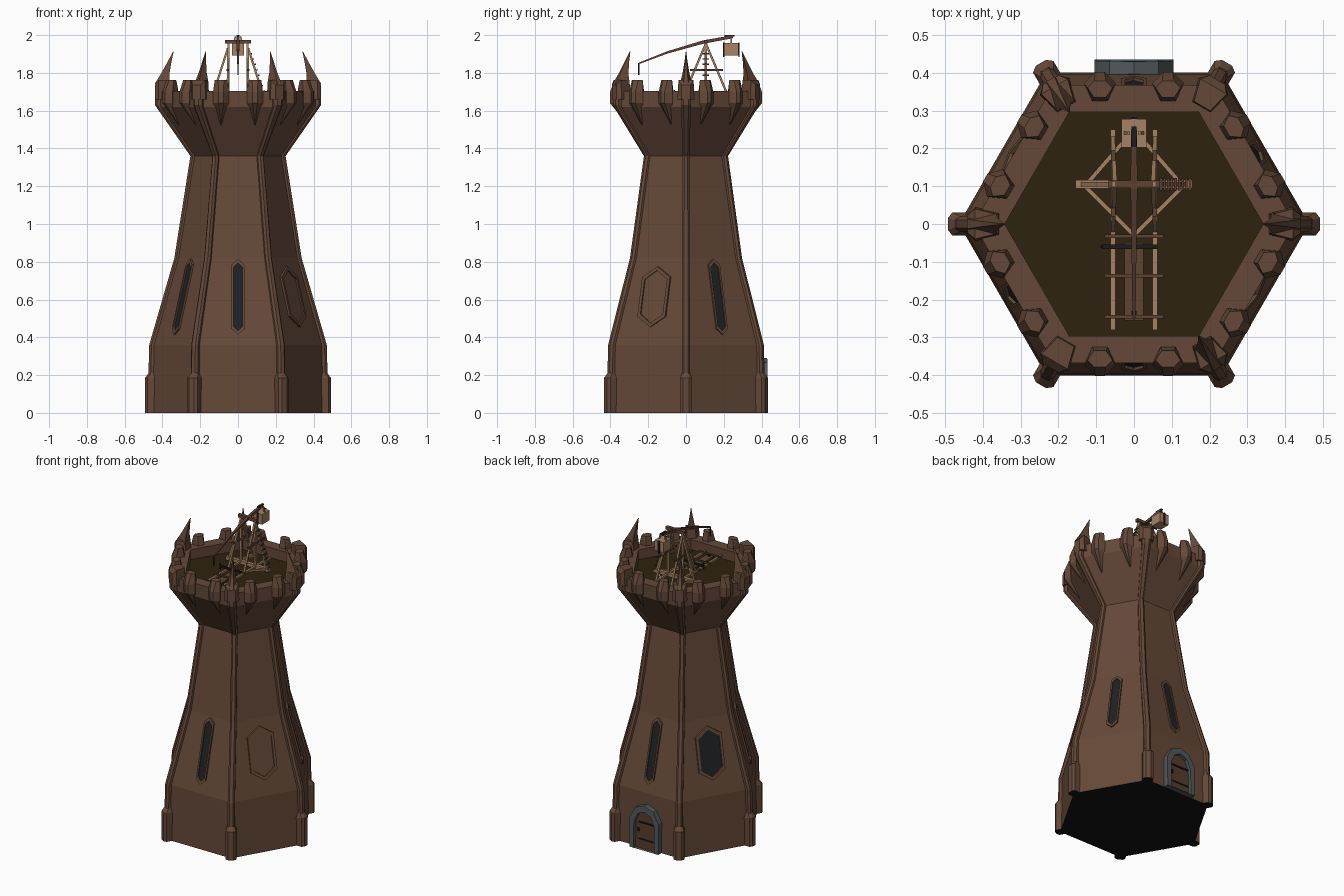
import bpy, bmesh, math
from mathutils import Vector, Matrix

if "Cube" in bpy.data.objects:
    bpy.data.objects.remove(bpy.data.objects["Cube"])


def mat(name, r, g, b):
    m = bpy.data.materials.new(name)
    m.diffuse_color = (r, g, b, 1)
    m.use_nodes = True
    m.node_tree.nodes["Principled BSDF"].inputs["Base Color"].default_value = m.diffuse_color
    return m


STONE = mat("brown_stone", .130, .066, .040)
FLOOR = mat("dark_floor", .028, .016, .005)
BLACK = mat("black_underside", .006, .006, .006)
DARK = mat("dark_opening", .014, .015, .017)
GREY = mat("grey_frame", .082, .100, .108)
DOOR = mat("door_wood", .095, .045, .026)
WOOD = mat("light_wood", .38, .225, .125)
BEAM = mat("brown_beam", .115, .055, .032)
IRON = mat("iron", .011, .011, .013)


def finish(name, bm, *mats, rule=None):
    bmesh.ops.recalc_face_normals(bm, faces=bm.faces)
    if rule:
        for f in bm.faces:
            f.material_index = rule(f)
    me = bpy.data.meshes.new(name)
    bm.to_mesh(me)
    bm.free()
    for m in mats:
        me.materials.append(m)
    ob = bpy.data.objects.new(name, me)
    bpy.context.collection.objects.link(ob)
    return ob


def P(deg, d, u, z):
    """Point d outward and u sideways for the direction deg."""
    a = math.radians(deg)
    return Vector((d * math.cos(a) - u * math.sin(a), d * math.sin(a) + u * math.cos(a), z))


def loft(bm, loops, closed=False, cap=True):
    vs = [[bm.verts.new(p) for p in loop] for loop in loops]
    n = len(vs[0])
    for A, B in zip(vs, vs[1:] + vs[:1] if closed else vs[1:]):
        for i in range(n):
            bm.faces.new((A[i], A[(i + 1) % n], B[(i + 1) % n], B[i]))
    if cap and not closed:
        bm.faces.new(vs[0][::-1])
        bm.faces.new(vs[-1])


def hull(bm, pts):
    r = bmesh.ops.convex_hull(bm, input=[bm.verts.new(p) for p in pts])
    bmesh.ops.delete(bm, geom=[v for v in r["geom_interior"] if isinstance(v, bmesh.types.BMVert)], context='VERTS')


def beam(bm, a, b, w, h=None):
    a, b = Vector(a), Vector(b)
    q = (b - a).to_track_quat('Z', 'Y').to_matrix().to_4x4()
    bmesh.ops.create_cube(bm, size=1, matrix=Matrix.Translation((a + b) / 2) @ q @ Matrix.Diagonal((w, h or w, (b - a).length, 1)))


# tower body: six-sided turned profile with parapet and sunken floor
PROF = [(.463, 0), (.456, .36), (.325, .82), (.240, 1.36), (.425, 1.62), (.425, 1.705), (.342, 1.705), (.342, 1.64)]
bm = bmesh.new()
loft(bm, [[P(60 * k, r, 0, z) for k in range(6)] for r, z in PROF])
finish("tower_body", bm, STONE, FLOOR, BLACK,
       rule=lambda f: 2 if f.normal.z < -.95 else 1 if f.normal.z > .95 and f.calc_center_median().xy.length < .1 else 0)


def apothem(z):
    for (r0, z0), (r1, z1) in zip(PROF, PROF[1:]):
        if z0 <= z <= z1:
            return (r0 + (r1 - r0) * (z - z0) / (z1 - z0)) * math.sqrt(3) / 2


# corner ribs with thicker feet
RIB = [(.492, 0, .031), (.492, .185, .031), (.474, .21, .021), (.470, .36, .021),
       (.337, .82, .019), (.252, 1.36, .018), (.440, 1.63, .026), (.440, 1.70, .026)]
bm = bmesh.new()
for k in range(6):
    loft(bm, [[P(60 * k, d, u, z) for d, u in
               ((r - .06, -w), (r - .012, -w), (r, -w * .5), (r, w * .5), (r - .012, w), (r - .06, w))] for r, z, w in RIB])
finish("corner_ribs", bm, STONE, BLACK, rule=lambda f: int(f.normal.z < -.95))

# merlons: two per side with prow front and pointed corbel, one per corner
bm = bmesh.new()
for k in range(6):
    for u0 in (-.09, .09):
        pts = [(.308, 0, 1.52)]
        for z in (1.64, 1.70):
            pts += [(.372, s * .042, z) for s in (-1, 1)] + [(.402, s * .012, z) for s in (-1, 1)]
        pts += [(.325, s * .02, z) for s in (-1, 1) for z in (1.66, 1.71)]
        pts += [(d, s * w, 1.762) for s in (-1, 1) for d, w in ((.378, .016), (.36, .033), (.335, .016))]
        hull(bm, [P(60 * k + 30, d, u0 + u, z) for d, u, z in pts])
    pts = [(d, s * w, z) for s in (-1, 1) for d, w, z in
           ((.44, .024, 1.66), (.44, .024, 1.735), (.42, .045, 1.66), (.42, .04, 1.762), (.355, .03, 1.66), (.36, .025, 1.762))]
    hull(bm, [P(60 * k, *p) for p in pts])
finish("merlons", bm, STONE)

# curved corner spikes
bm = bmesh.new()
for a in (0, 120, 180, 300):
    loft(bm, [[P(a, d, u, z) for d, u in ((d0, -w), (d1, -w * .4), (d1, w * .4), (d0, w))] for d0, d1, w, z in
              ((.365, .442, .032, 1.74), (.362, .405, .018, 1.80), (.353, .375, .009, 1.855), (.341, .344, .001, 1.912))])
finish("corner_spikes", bm, STONE)


def ring(bm, ang, outer, inner, d0, d1):
    loft(bm, [[P(ang, apothem(z) + d, u, z) for u, z in o] for o, d in
              ((outer, d0), (outer, d1), (inner, d1), (inner, d0))], closed=True)


def plate(bm, ang, o, d):
    loft(bm, [[P(ang, apothem(z) + e, u, z) for u, z in o] for e in (d - .006, d)])


def hexagon(w, z0, z1, c):
    return [(0, z0), (w, z0 + c), (w, z1 - c), (0, z1), (-w, z1 - c), (-w, z0 + c)]


# windows: narrow slits on four sides, wide panels on two
frames, panes, blind = bmesh.new(), bmesh.new(), bmesh.new()
for ang in range(30, 390, 60):
    wide = ang in (150, 330)
    out = hexagon(.085, .455, .775, .055) if wide else hexagon(.034, .415, .815, .03)
    inn = hexagon(.068, .475, .755, .048) if wide else hexagon(.024, .435, .795, .024)
    ring(frames, ang, out, inn, -.01, .011)
    plate(blind if ang == 330 else panes, ang, inn, .003)
finish("window_frames", frames, STONE)
finish("window_panes", panes, DARK)
finish("blind_panel", blind, STONE)


# arched back door
def arch(w, h):
    return [(-w, 0.001), (w, 0.001), (w, h * .68), (w * .62, h * .92), (0, h), (-w * .62, h * .92), (-w, h * .68)]


bm = bmesh.new()
ring(bm, 90, arch(.104, .29), arch(.074, .25), -.01, .034)
finish("door_frame", bm, GREY)
bm = bmesh.new()
plate(bm, 90, arch(.074, .25), .012)
finish("door", bm, DOOR)
bm = bmesh.new()
for z in (.06, .17):
    beam(bm, (-.07, .413, z), (.05, .413, z), .008)
beam(bm, (.052, .415, .11), (.052, .415, .13), .01)
finish("door_hinges", bm, IRON)

# siege engine: base frame, legs and braces
bm = bmesh.new()
beam(bm, (-.155, .105, 1.665), (.155, .105, 1.665), .022)
for s in (-1, 1):
    beam(bm, (s * .056, -.28, 1.665), (s * .056, .25, 1.665), .013)
    beam(bm, (s * .053, .105, 1.65), (s * .05, .105, 1.975), .013)
    beam(bm, (s * .14, .105, 1.66), (s * .054, .105, 1.93), .011)
    for y in (.23, -.02):
        beam(bm, (s * .056, y, 1.66), (s * .05, .105, 1.955), .011)
    beam(bm, (s * .13, .10, 1.665), (s * .03, .215, 1.665), .011)
    beam(bm, (s * .13, .10, 1.665), (s * .005, -.025, 1.665), .011)
finish("engine_frame", bm, WOOD)

bm = bmesh.new()
for y in (-.245, -.137, -.032):
    beam(bm, (-.078, y, 1.675), (.078, y, 1.675), .009)
for s in (-1, 1):
    beam(bm, (s * .055, .02, 1.815), (s * .055, .195, 1.815), .011)
beam(bm, (-.068, .105, 1.965), (.068, .105, 1.965), .02)
beam(bm, (0, -.255, 1.66), (0, -.05, 1.66), .05, .012)
finish("engine_crossbars_and_trough", bm, BEAM)

# ladder rungs on the right brace
bm = bmesh.new()
for i in range(9):
    t = i / 9
    beam(bm, (.148 - .086 * t, .088, 1.675 + .255 * t), (.148 - .086 * t, .122, 1.675 + .255 * t), .007)
finish("ladder_rungs", bm, DOOR)

# throwing arm, tapered and bent
bm = bmesh.new()
loft(bm, [[(x * w, y, z + h * w) for x, h in ((-1, -1), (1, -1), (1, 1), (-1, 1))] for y, z, w in
          ((-.25, 1.85, .004), (-.10, 1.908, .006), (.09, 1.963, .009), (.25, 1.992, .008))])
finish("throwing_arm", bm, BEAM)

# counterweight box
bm = bmesh.new()
beam(bm, (0, .24, 1.892), (0, .24, 1.958), .066, .076)
for s in (-1, 1):
    beam(bm, (s * .025, .24, 1.95), (s * .014, .24, 1.992), .008)
finish("counterweight", bm, WOOD)

# iron fittings: bands, winch and sling
bm = bmesh.new()
for y in (.2, .28):
    beam(bm, (0, y, 1.885), (0, y, 1.962), .012, .006)
beam(bm, (0, .205, 1.996), (0, .258, 1.996), .014, .008)
beam(bm, (-.085, -.06, 1.69), (.062, -.06, 1.69), .012)
beam(bm, (-.085, -.06, 1.67), (-.085, -.06, 1.71), .006)
beam(bm, (0, -.25, 1.79), (0, -.25, 1.852), .006)
beam(bm, (0, -.25, 1.672), (0, -.23, 1.672), .014)
finish("iron_fittings", bm, IRON)
